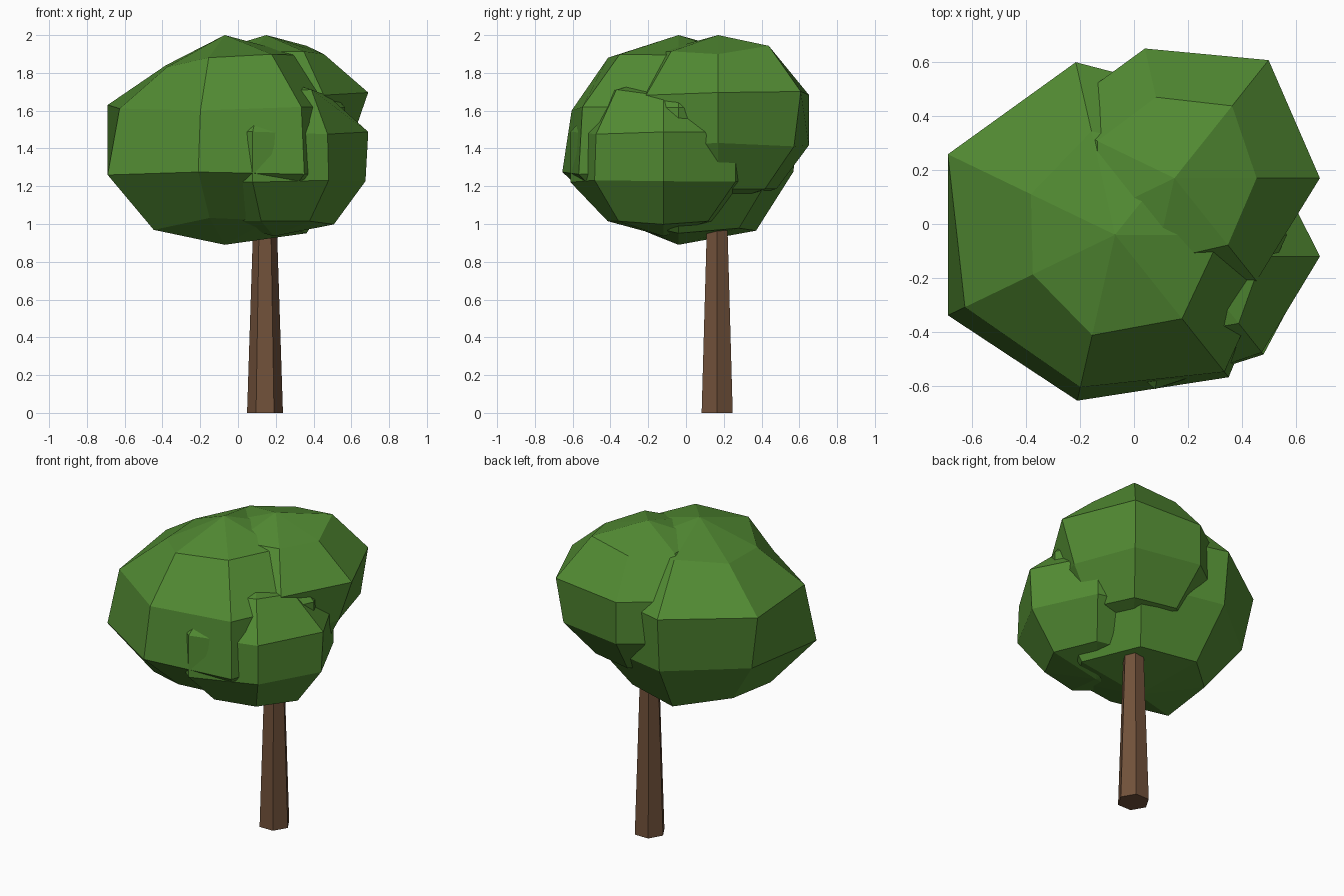
import bpy, bmesh, math

if "Cube" in bpy.data.objects:
    bpy.data.objects.remove(bpy.data.objects["Cube"])

def material(name, rgb):
    m = bpy.data.materials.new(name)
    m.diffuse_color = (*rgb, 1)
    m.use_nodes = True
    m.node_tree.nodes["Principled BSDF"].inputs["Base Color"].default_value = m.diffuse_color
    return m

LEAF = material("leaf green", (0.085, 0.26, 0.033))
BARK = material("bark brown", (0.165, 0.083, 0.043))

def finish(bm, name, mat):
    bmesh.ops.recalc_face_normals(bm, faces=bm.faces)
    me = bpy.data.meshes.new(name)
    bm.to_mesh(me)
    bm.free()
    me.materials.append(mat)
    bpy.context.collection.objects.link(bpy.data.objects.new(name, me))

def leaf_clump(name, centre, radius, height, wobble):
    """Seven-sided, five-band ball; wobble scales each ring vertex (rings top to bottom)."""
    bm = bmesh.new()
    cx, cy, cz = centre
    top = bm.verts.new((cx, cy, cz + height))
    bottom = bm.verts.new((cx, cy, cz - height))
    rings = []
    for i, row in enumerate(wobble):
        tilt = math.pi * (i + 1) / 5
        ring = []
        for j, f in enumerate(row):
            a = 2 * math.pi * j / 7
            r = radius * math.sin(tilt) * f
            ring.append(bm.verts.new((cx + r * math.cos(a), cy + r * math.sin(a),
                                      cz + height * math.cos(tilt) * f)))
        rings.append(ring)
    for j in range(7):
        k = (j + 1) % 7
        bm.faces.new((top, rings[0][j], rings[0][k]))
        bm.faces.new((bottom, rings[-1][k], rings[-1][j]))
        for a, b in zip(rings, rings[1:]):
            bm.faces.new((a[j], b[j], b[k], a[k]))
    finish(bm, name, mat=LEAF)

# Foliage: large main clump, high back-right clump, low front-right clump
leaf_clump("main_foliage", (-0.07, -0.04, 1.445), 0.67, 0.555, [
    (1.0, 1.0, 1.0, 0.88, 0.86, 0.97, 1.01),
    (1.0, 1.0, 1.03, 1.08, 0.97, 0.91, 1.02),
    (1.0, 1.0, 0.98, 0.97, 1.08, 0.99, 1.06),
    (1.1, 1.04, 1.07, 1.0, 1.06, 0.92, 0.95)])
leaf_clump("back_foliage", (0.15, 0.17, 1.55), 0.54, 0.45, [
    (0.96, 1.08, 0.97, 1.0, 1.0, 1.0, 1.0),
    (1.05, 1.09, 0.96, 1.0, 1.0, 0.95, 0.95),
    (0.87, 1.0, 0.96, 1.0, 1.0, 1.0, 1.0),
    (1.0, 1.0, 1.0, 1.0, 1.0, 1.0, 1.0)])
leaf_clump("front_foliage", (0.19, -0.12, 1.355), 0.515, 0.42, [
    (0.95, 1.0, 1.0, 1.0, 1.0, 1.0, 1.05),
    (1.02, 1.0, 1.0, 1.0, 1.0, 1.03, 0.93),
    (0.99, 1.0, 1.0, 1.0, 1.0, 1.03, 0.95),
    (1.05, 1.0, 1.0, 1.0, 1.0, 1.0, 1.0)])

# Trunk: tapered six-sided post running up into the foliage
bm = bmesh.new()
levels = []
for z, r in ((0, 0.095), (1.2, 0.056)):
    levels.append([bm.verts.new((0.143 + r * math.cos(k * math.pi / 3),
                                 0.165 + r * math.sin(k * math.pi / 3), z)) for k in range(6)])
bm.faces.new(levels[0])
bm.faces.new(levels[1])
for k in range(6):
    n = (k + 1) % 6
    bm.faces.new((levels[0][k], levels[0][n], levels[1][n], levels[1][k]))
finish(bm, "trunk", BARK)
